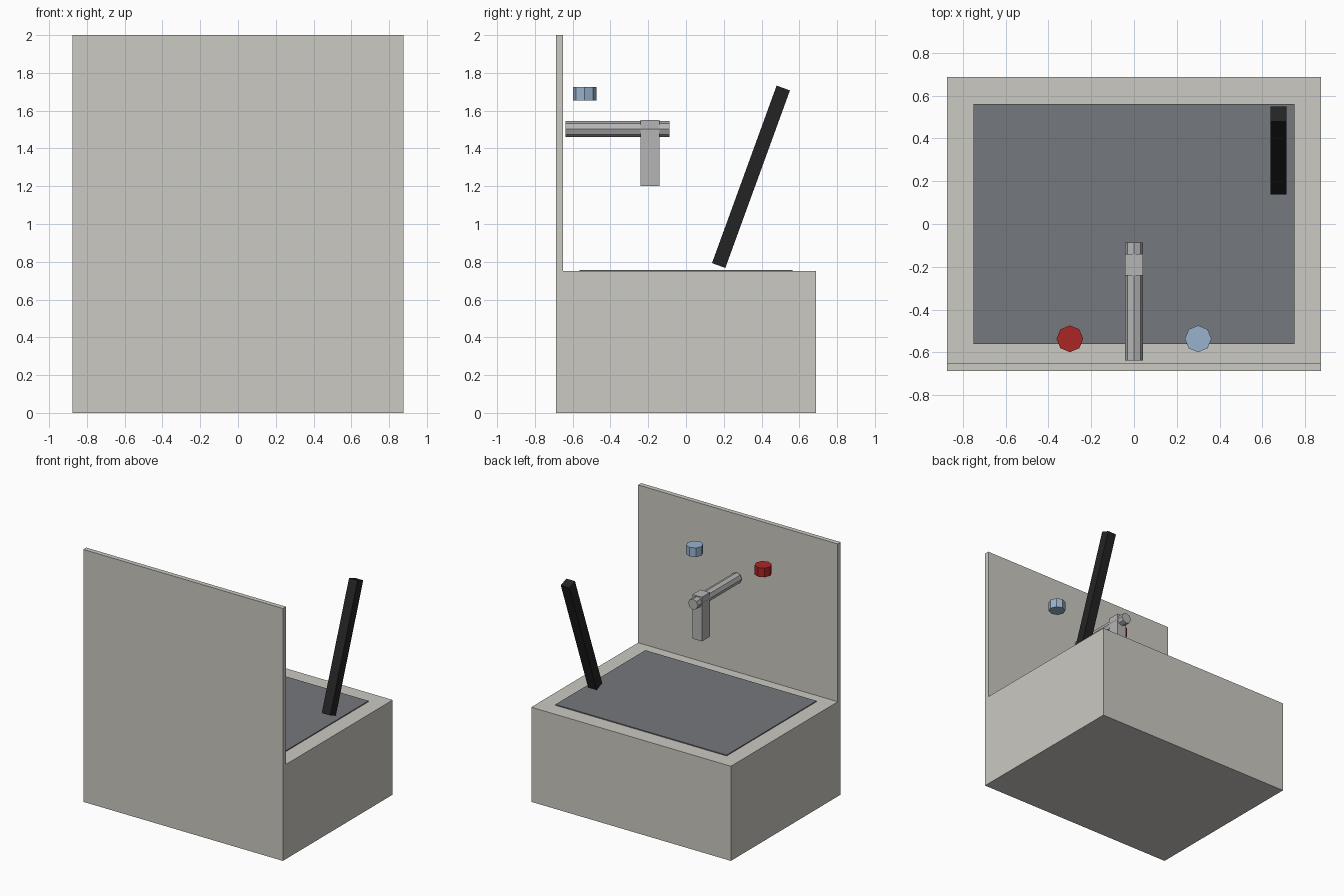
import bpy, bmesh
from math import radians
from mathutils import Matrix

if "Cube" in bpy.data.objects:
    bpy.data.objects.remove(bpy.data.objects["Cube"])


def material(name, srgb):
    m = bpy.data.materials.new(name)
    lin = [((c + 0.055) / 1.055) ** 2.4 for c in srgb]
    m.diffuse_color = (*lin, 1)
    m.use_nodes = True
    m.node_tree.nodes["Principled BSDF"].inputs["Base Color"].default_value = m.diffuse_color
    return m


def finish(name, bm, mat=None):
    bmesh.ops.recalc_face_normals(bm, faces=bm.faces)
    mesh = bpy.data.meshes.new(name)
    bm.to_mesh(mesh)
    bm.free()
    ob = bpy.data.objects.new(name, mesh)
    bpy.context.collection.objects.link(ob)
    if mat:
        mesh.materials.append(mat)
    return ob


def box(name, loc, size, mat=None, tilt=0):
    bm = bmesh.new()
    bmesh.ops.create_cube(bm, size=1, matrix=Matrix.Diagonal((*size, 1)))
    ob = finish(name, bm, mat)
    ob.location = loc
    ob.rotation_euler.x = radians(tilt)
    return ob


def octagon(name, loc, radius, length, mat=None, tilt=0):
    bm = bmesh.new()
    bmesh.ops.create_cone(bm, cap_ends=True, segments=8, radius1=radius,
                          radius2=radius, depth=length)
    ob = finish(name, bm, mat)
    ob.location = loc
    ob.rotation_euler.x = radians(tilt)
    return ob


stone = material("stone", (0.80, 0.79, 0.76))
slate = material("slate", (0.46, 0.47, 0.49))
black = material("black", (0.14, 0.14, 0.14))
red = material("red", (0.67, 0.15, 0.14))
blue = material("blue", (0.60, 0.70, 0.81))
metal = material("metal", (0.71, 0.71, 0.71))

# Basin block and tall backsplash as one L-shaped profile
profile = [(-0.6875, 0), (0.6875, 0), (0.6875, 0.75),
           (-0.65, 0.75), (-0.65, 2), (-0.6875, 2)]
bm = bmesh.new()
face = bm.faces.new([bm.verts.new((-0.875, y, z)) for y, z in profile])
ext = bmesh.ops.extrude_face_region(bm, geom=[face])["geom"]
bmesh.ops.translate(bm, vec=(1.75, 0, 0),
                    verts=[v for v in ext if isinstance(v, bmesh.types.BMVert)])
finish("basin_and_backsplash", bm, stone)

# Dark water surface, just proud of the rim
box("water_surface", (0, 0, 0.7525), (1.5, 1.125, 0.01), slate)

# Faucet
octagon("spout_pipe", (0, -0.3625, 1.503), 0.0425, 0.55, metal, 90)
box("spout_outlet", (0, -0.19, 1.375), (0.083, 0.1, 0.35), metal)

# Taps
for name, x, mat in (("hot_tap", -0.3, red), ("cold_tap", 0.3, blue)):
    octagon(name, (x, -0.537, 1.69), 0.0625, 0.072, mat)

# Leaning handle
box("leaning_handle", (0.675, 0.344, 1.25), (0.075, 0.075, 1.0), black, -20)
